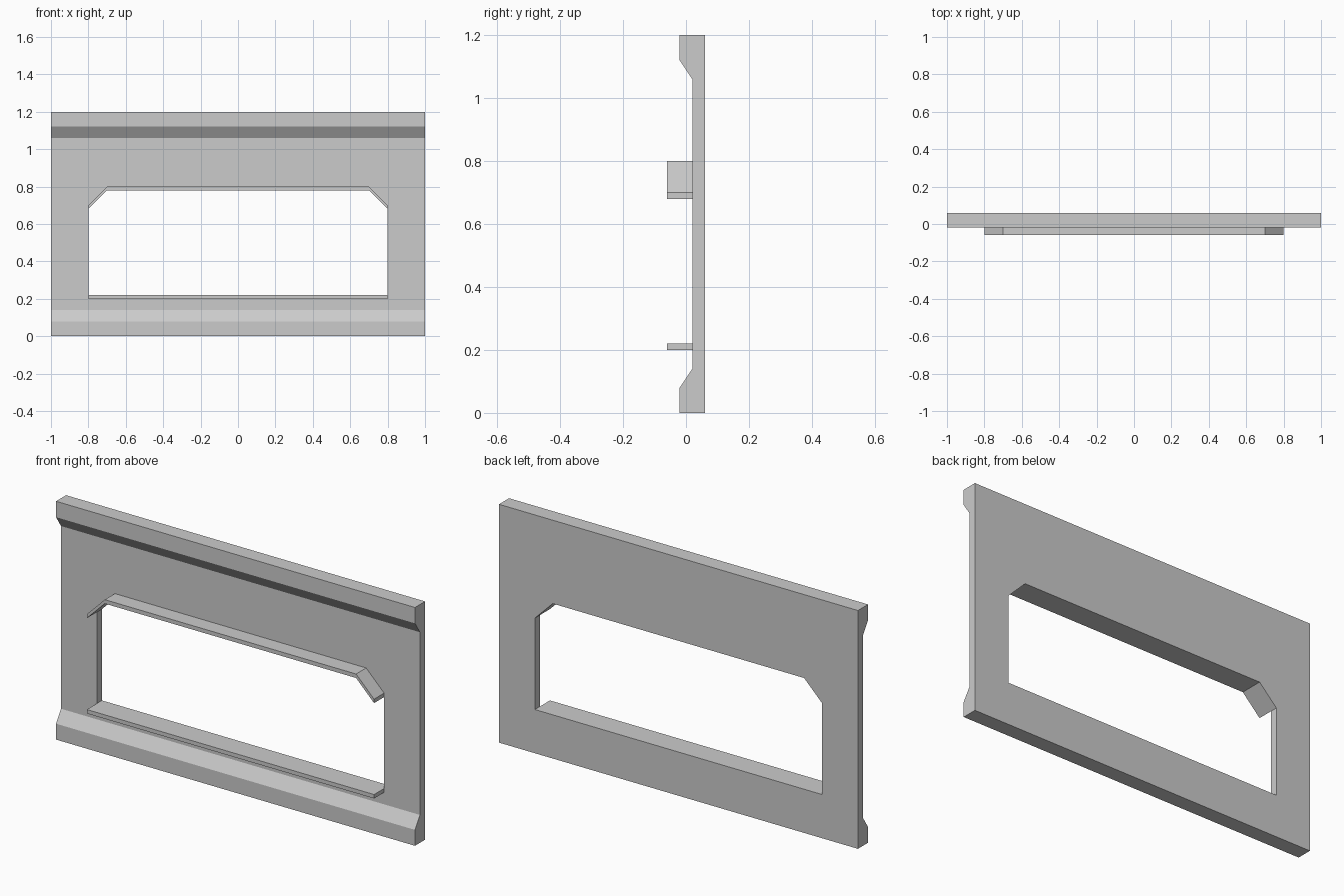
import bpy, bmesh
from mathutils import Vector

if "Cube" in bpy.data.objects:
    bpy.data.objects.remove(bpy.data.objects["Cube"])


def prism(name, outline, to_3d, start, end):
    """Extrude a closed 2D outline between two depths."""
    bm = bmesh.new()
    face = bm.faces.new([bm.verts.new(to_3d(a, b, start)) for a, b in outline])
    ext = bmesh.ops.extrude_face_region(bm, geom=[face])
    new = [g for g in ext["geom"] if isinstance(g, bmesh.types.BMVert)]
    shift = Vector(to_3d(0, 0, end)) - Vector(to_3d(0, 0, start))
    bmesh.ops.translate(bm, verts=new, vec=shift)
    bmesh.ops.recalc_face_normals(bm, faces=bm.faces[:])
    mesh = bpy.data.meshes.new(name)
    bm.to_mesh(mesh)
    bm.free()
    obj = bpy.data.objects.new(name, mesh)
    bpy.context.collection.objects.link(obj)
    return obj


def along_x(y, z, x):
    return (x, y, z)


def along_y(x, z, y):
    return (x, y, z)


# Wall panel with thickened, bevelled top and bottom bands
lower = [(-0.02, 0), (-0.02, 0.08), (0.02, 0.14)]
upper = [(y, 1.2 - z) for y, z in reversed(lower)]
panel = prism("wall_panel", lower + upper + [(0.06, 1.2), (0.06, 0)], along_x, -1, 1)

# Window opening with clipped upper corners
hood_line = [(-0.8, 0.7), (-0.7, 0.8), (0.7, 0.8), (0.8, 0.7)]
hood_under = [(x, z - 0.02) for x, z in hood_line]
cutter = prism("opening_cutter", hood_under + [(0.8, 0.22), (-0.8, 0.22)],
               along_y, -0.2, 0.2)
cut = panel.modifiers.new("opening", "BOOLEAN")
cut.operation = "DIFFERENCE"
cut.solver = "EXACT"
cut.object = cutter
bpy.context.view_layer.objects.active = panel
bpy.ops.object.modifier_apply(modifier=cut.name)
bpy.data.objects.remove(cutter)

# Projecting hood above the window and sill below it
prism("window_hood", hood_line + hood_under[::-1], along_y, -0.06, 0.02)
prism("window_sill", [(-0.8, 0.2), (0.8, 0.2), (0.8, 0.22), (-0.8, 0.22)],
      along_y, -0.06, 0.02)
